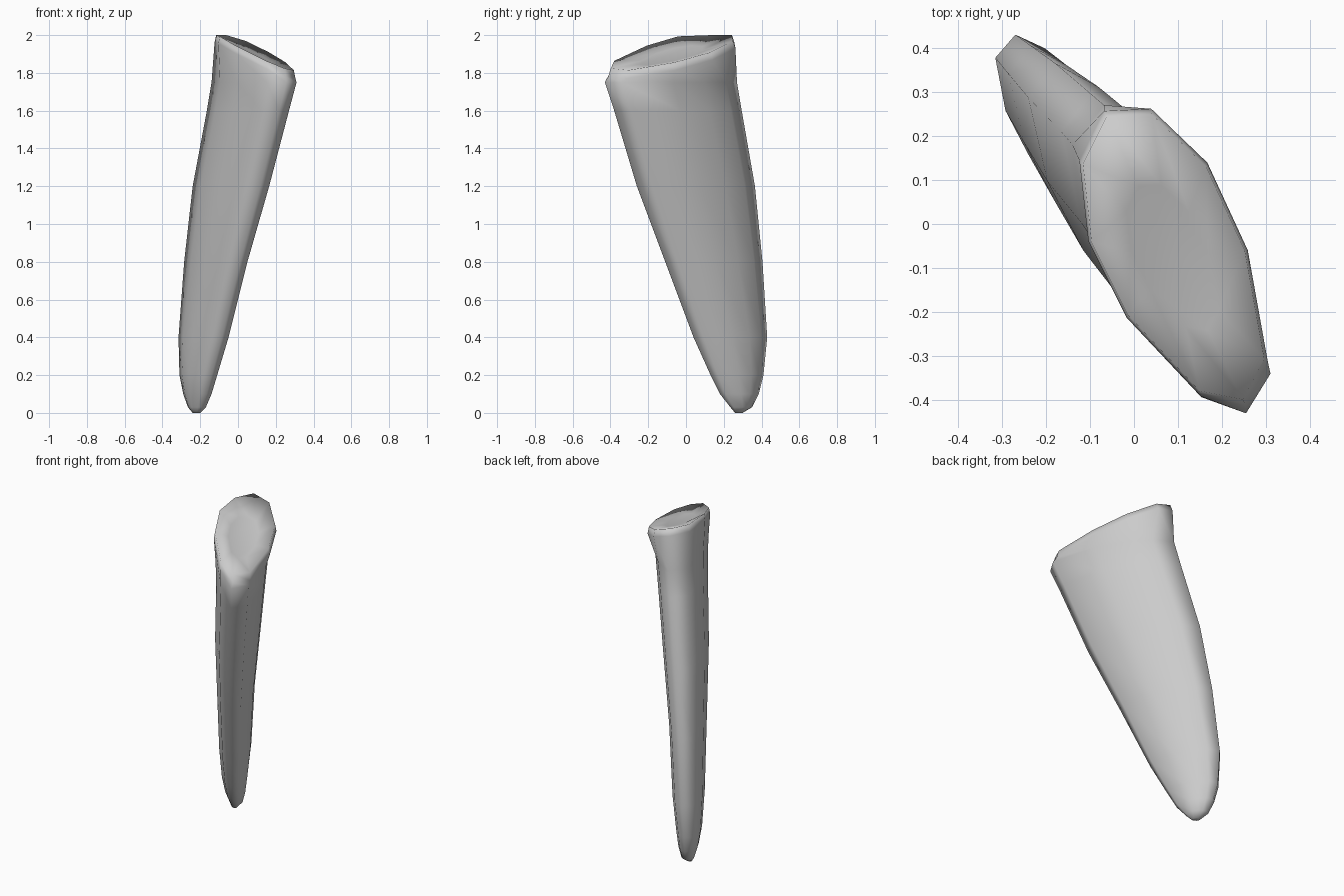
import bpy, bmesh, math

if "Cube" in bpy.data.objects:
    bpy.data.objects.remove(bpy.data.objects["Cube"])

# One flat colour
grey = bpy.data.materials.new("plain grey")
grey.diffuse_color = (0.6, 0.6, 0.6, 1)
grey.use_nodes = True
grey.node_tree.nodes["Principled BSDF"].inputs["Base Color"].default_value = grey.diffuse_color

AXIS = math.atan2(-0.86, 0.5)      # direction of the broad side in plan

# Rim outline in plan, counterclockwise; it lies on a tilted plane
RIM = [(0.30, -0.31), (0.255, -0.06), (0.165, 0.135), (0.04, 0.255), (-0.065, 0.25),
       (-0.12, 0.14), (-0.10, -0.04), (-0.015, -0.21), (0.15, -0.385), (0.25, -0.405)]
CENTRE = (0.085, -0.08)


def rim_z(x, y):
    return min(2.0, 1.96 - 0.39 * x + 0.10 * y)


# Height, x range, y range, thickness ratio of each body section
SECTIONS = [
    (1.75, -0.14, 0.31, -0.43, 0.27, 0.38),
    (1.60, -0.165, 0.27, -0.38, 0.295, 0.37),
    (1.20, -0.24, 0.165, -0.26, 0.365, 0.36),
    (0.80, -0.285, 0.05, -0.11, 0.405, 0.36),
    (0.40, -0.315, -0.05, 0.04, 0.43, 0.41),
    (0.20, -0.31, -0.11, 0.13, 0.41, 0.46),
    (0.10, -0.29, -0.14, 0.18, 0.385, 0.50),
    (0.03, -0.265, -0.17, 0.235, 0.35, 0.55),
    (0.00, -0.24, -0.20, 0.26, 0.30, 0.60),
]


def rim_angles():
    """Angle of every rim point around the flattened ellipse."""
    out = []
    for x, y in RIM:
        dx, dy = x - CENTRE[0], y - CENTRE[1]
        u = dx * math.cos(AXIS) + dy * math.sin(AXIS)
        n = -dx * math.sin(AXIS) + dy * math.cos(AXIS)
        out.append(math.atan2(n / 0.4, u))
    return out


def section(z, x0, x1, y0, y1, ratio):
    """Slanted ellipse fitted to the given ranges."""
    pts = []
    for t in rim_angles():
        u, n = math.cos(t), ratio * math.sin(t)
        pts.append((u * math.cos(AXIS) - n * math.sin(AXIS),
                    u * math.sin(AXIS) + n * math.cos(AXIS)))
    xs, ys = [p[0] for p in pts], [p[1] for p in pts]
    fx = (x1 - x0) / (max(xs) - min(xs))
    fy = (y1 - y0) / (max(ys) - min(ys))
    return [(x0 + (x - min(xs)) * fx, y0 + (y - min(ys)) * fy, z) for x, y in pts]


bm = bmesh.new()


def ring(points):
    return [bm.verts.new(p) for p in points]


def scaled_rim(s, drop):
    pts = []
    for x, y in RIM:
        px, py = CENTRE[0] + (x - CENTRE[0]) * s, CENTRE[1] + (y - CENTRE[1]) * s
        pts.append((px, py, rim_z(px, py) - drop))
    return pts


# Dished top, rim, rounded shoulder, then the tapering body
rings = [ring(scaled_rim(0.5, 0.025)), ring(scaled_rim(0.98, 0.0)), ring(scaled_rim(1.02, 0.04))]
rings += [ring(section(*s)) for s in SECTIONS]
for a, b in zip(rings, rings[1:]):
    for i in range(len(RIM)):
        j = (i + 1) % len(RIM)
        bm.faces.new((a[i], b[i], b[j], a[j]))
bm.faces.new(rings[0])
bm.faces.new(rings[-1][::-1])
bmesh.ops.recalc_face_normals(bm, faces=bm.faces)

mesh = bpy.data.meshes.new("tapered_body")
bm.to_mesh(mesh)
bm.free()
body = bpy.data.objects.new("tapered_body", mesh)
bpy.context.collection.objects.link(body)
mesh.materials.append(grey)
for p in mesh.polygons:
    p.use_smooth = True
